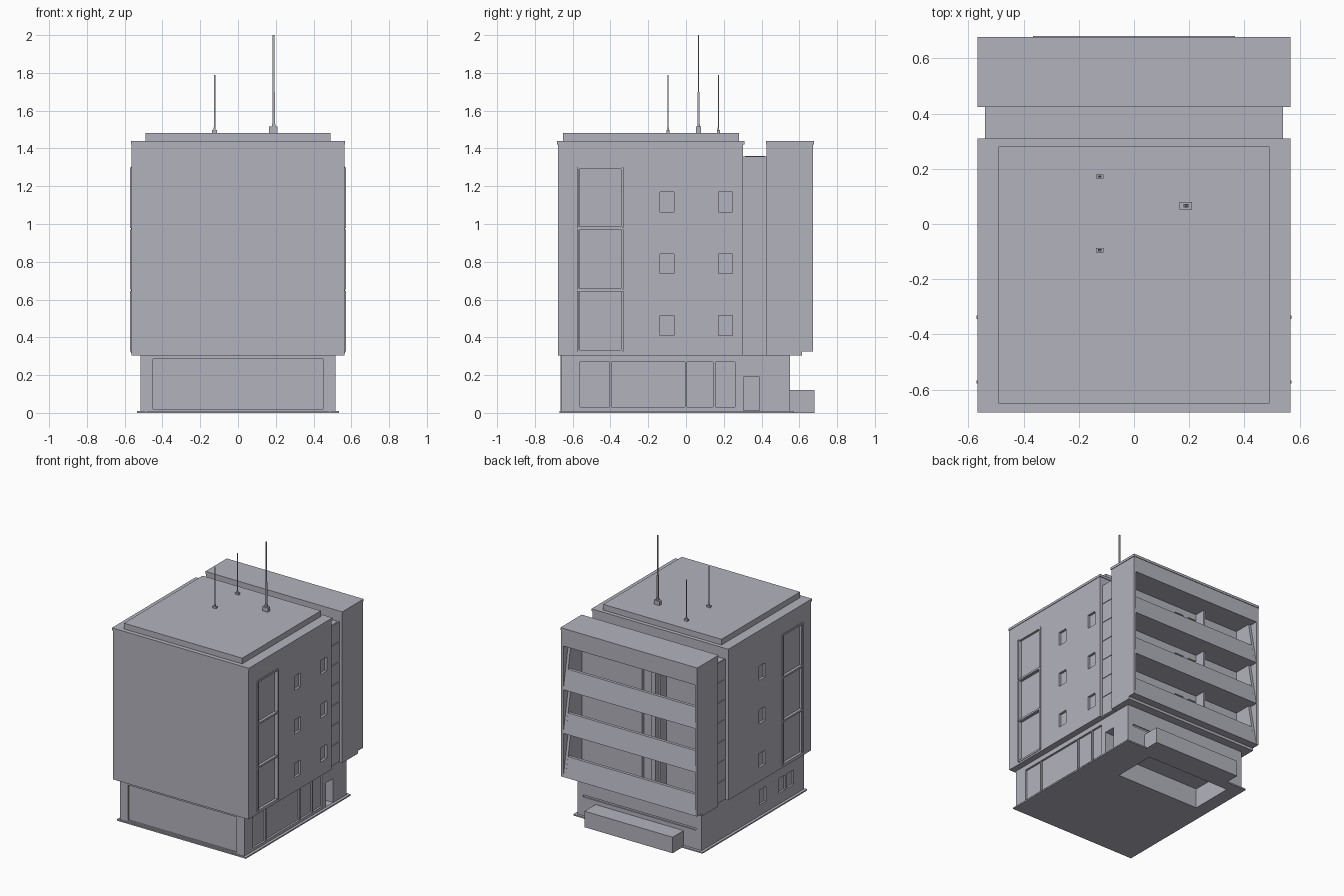
import bpy, bmesh, math

cube = bpy.data.objects.get("Cube")
if cube:
    bpy.data.objects.remove(cube, do_unlink=True)

grey = bpy.data.materials.new("pale_grey")
grey.use_nodes = True
COLOUR = (0.45, 0.45, 0.51, 1)
grey.diffuse_color = COLOUR
grey.node_tree.nodes["Principled BSDF"].inputs["Base Color"].default_value = COLOUR


def add(name, bm):
    bmesh.ops.recalc_face_normals(bm, faces=bm.faces)
    me = bpy.data.meshes.new(name)
    bm.to_mesh(me)
    bm.free()
    me.materials.append(grey)
    ob = bpy.data.objects.new(name, me)
    bpy.context.collection.objects.link(ob)
    return ob


def boxes(name, specs):
    """One object from boxes given as (x0, x1, y0, y1, z0, z1)."""
    bm = bmesh.new()
    for x0, x1, y0, y1, z0, z1 in specs:
        vs = bmesh.ops.create_cube(bm, size=1)["verts"]
        for v in vs:
            v.co = (x1 if v.co.x > 0 else x0,
                    y1 if v.co.y > 0 else y0,
                    z1 if v.co.z > 0 else z0)
    return add(name, bm)


def prism(name, profile, x0, x1):
    """Extrude a (y, z) outline along x."""
    bm = bmesh.new()
    face = bm.faces.new([bm.verts.new((x0, y, z)) for y, z in profile])
    ext = bmesh.ops.extrude_face_region(bm, geom=[face])["geom"]
    bmesh.ops.translate(bm, vec=(x1 - x0, 0, 0),
                        verts=[g for g in ext if isinstance(g, bmesh.types.BMVert)])
    return add(name, bm)


def cut(ob, specs):
    """Subtract boxes from an object and discard the cutter."""
    cutter = boxes("cutter", specs)
    cutter.hide_render = True
    mod = ob.modifiers.new("cut", "BOOLEAN")
    mod.operation, mod.solver, mod.object = "DIFFERENCE", "EXACT", cutter
    dg = bpy.context.evaluated_depsgraph_get()
    me = bpy.data.meshes.new_from_object(ob.evaluated_get(dg))
    ob.modifiers.clear()
    ob.data = me
    bpy.data.objects.remove(cutter, do_unlink=True)


STOREY = 0.327
floors = [0.325 + i * STOREY for i in range(3)]

# Ground floor: slab, walls, recessed panels, side entry, small windows
boxes("ground_slab", [(-0.535, 0.535, -0.67, 0.16, 0, 0.01),
                      (-0.535, 0.535, 0.49, 0.57, 0, 0.01),
                      (-0.535, -0.43, 0.16, 0.49, 0, 0.01),
                      (0.27, 0.535, 0.16, 0.49, 0, 0.01)])
base = boxes("ground_floor", [(-0.515, 0.515, -0.66, 0.55, 0.005, 0.31)])
holes = [(-0.45, 0.45, -0.7, -0.648, 0.02, 0.285),
         (0.5, 0.6, -0.56, 0.26, 0.03, 0.27),
         (0.41, 0.6, 0.305, 0.39, 0.012, 0.19),
         (-0.47, 0.47, 0.542, 0.6, 0.15, 0.165),
         (-0.43, 0.27, 0.16, 0.49, -0.1, 0.15)]
holes += [(-0.6, -0.5, y - 0.038, y + 0.038, 0.09, 0.2) for y in (-0.173, -0.40, -0.50)]
cut(base, holes)
boxes("ground_panel_mullions", [(0.495, 0.513, y - 0.006, y + 0.006, 0.03, 0.27)
                                for y in (-0.40, 0.0, 0.15)])
boxes("front_corner_strips", [(s * 0.485 - 0.004, s * 0.485 + 0.004, -0.664, -0.655, 0.01, 0.305)
                              for s in (-1, 1)])
boxes("rear_planter", [(-0.365, 0.365, 0.54, 0.68, 0.0, 0.12)])

# Main block with side windows and tall glazed strips
main = boxes("main_block", [(-0.563, 0.563, -0.678, 0.303, 0.305, 1.435)])
holes = []
for z in floors:
    for s, ys in ((1, (-0.10, 0.21)), (-1, (-0.095,))):
        xa, xb = sorted((s * 0.545, s * 0.6))
        holes += [(xa, xb, y - 0.037, y + 0.037, z + 0.085, z + 0.19) for y in ys]
        holes.append((xa, xb, -0.565, -0.345, z + 0.005, z + STOREY - 0.01))
cut(main, holes)
boxes("main_roof_lip", [(-0.567, 0.567, -0.682, 0.309, 1.422, 1.44)])
boxes("roof_slab", [(-0.49, 0.49, -0.65, 0.28, 1.435, 1.483)])

# Raised frames around the tall strips
frames = []
for s in (-1, 1):
    xa, xb = sorted((s * 0.55, s * 0.571))
    for z in floors:
        frames += [(xa, xb, y - 0.006, y + 0.006, z, z + STOREY - 0.008)
                   for y in (-0.572, -0.338)]
    xa, xb = sorted((s * 0.55, s * 0.567))
    frames += [(xa, xb, -0.572, -0.338, z - 0.007, z + 0.007)
               for z in floors + [floors[0] + 3 * STOREY - 0.008]]
boxes("strip_window_frames", frames)

# Recessed link between the blocks, with ribs at the ends and joints on top
boxes("link_block", [(-0.535, 0.535, 0.295, 0.435, 0.305, 1.357)])
boxes("link_ribs", [(min(s * 0.53, s * 0.54), max(s * 0.53, s * 0.54), 0.3, 0.43, z, z + 0.146)
                    for s in (-1, 1) for z in [0.312 + k * 0.15 for k in range(7)]])
boxes("link_roof_panels", [(-0.535 + k * 0.153, -0.535 + k * 0.153 + 0.149, 0.312, 0.418, 1.35, 1.36)
                           for k in range(7)])

# Rear block: back wall, side fins, top box and floor
back_wall = boxes("rear_back_wall", [(-0.55, 0.55, 0.427, 0.48, 0.307, 1.43)])
cut(back_wall, [(xa, xb, 0.455, 0.6, z + 0.03, z + 0.28)
                for z in floors for xa, xb in ((-0.16, -0.085), (-0.045, 0.03))])
fin = [(0.427, 0.305), (0.615, 0.305), (0.615, 0.325), (0.673, 0.325), (0.673, 1.435), (0.427, 1.435)]
for side, s in (("left", 1), ("right", -1)):
    prism(side + "_rear_fin", fin, s * 0.545, s * 0.563)
boxes("rear_top", [(-0.55, 0.55, 0.45, 0.673, 1.306, 1.435)])
boxes("rear_roof_lip", [(-0.567, 0.567, 0.424, 0.677, 1.422, 1.44)])
boxes("rear_floor", [(-0.55, 0.55, 0.45, 0.615, 0.305, 0.335)])

# Balconies: leaning parapets, floors and tapered inner cheeks on each storey
for i, z in enumerate(floors):
    n = str(i + 1)
    prism("balcony_parapet_" + n,
          [(0.673, z), (0.645, z + 0.147), (0.622, z + 0.147), (0.622, z + 0.02), (0.60, z + 0.02), (0.60, z)],
          -0.55, 0.55)
    boxes("balcony_floor_" + n, [(-0.55, 0.55, 0.45, 0.61, z, z + 0.02)])
    for side, s in (("left", 1), ("right", -1)):
        prism(side + "_balcony_cheek_" + n,
              [(0.46, z), (0.673, z), (0.612, z + STOREY), (0.46, z + STOREY)],
              s * 0.525, s * 0.55)
    boxes("balcony_screen_" + n, [(-0.175, -0.16, 0.47, 0.56, z + 0.01, z + STOREY)])

# Roof masts
boxes("tall_mast", [(0.165, 0.21, 0.053, 0.08, 1.48, 1.515),
                    (0.179, 0.198, 0.06, 0.073, 1.51, 1.53),
                    (0.182, 0.196, 0.062, 0.071, 1.52, 1.70),
                    (0.182, 0.192, 0.064, 0.069, 1.69, 2.0)])
for name, y in (("rear", 0.172), ("front", -0.095)):
    boxes(name + "_short_mast", [(-0.138, -0.11, y - 0.008, y + 0.008, 1.48, 1.497),
                                 (-0.131, -0.118, y - 0.004, y + 0.004, 1.49, 1.51),
                                 (-0.128, -0.12, y - 0.002, y + 0.002, 1.50, 1.79)])
